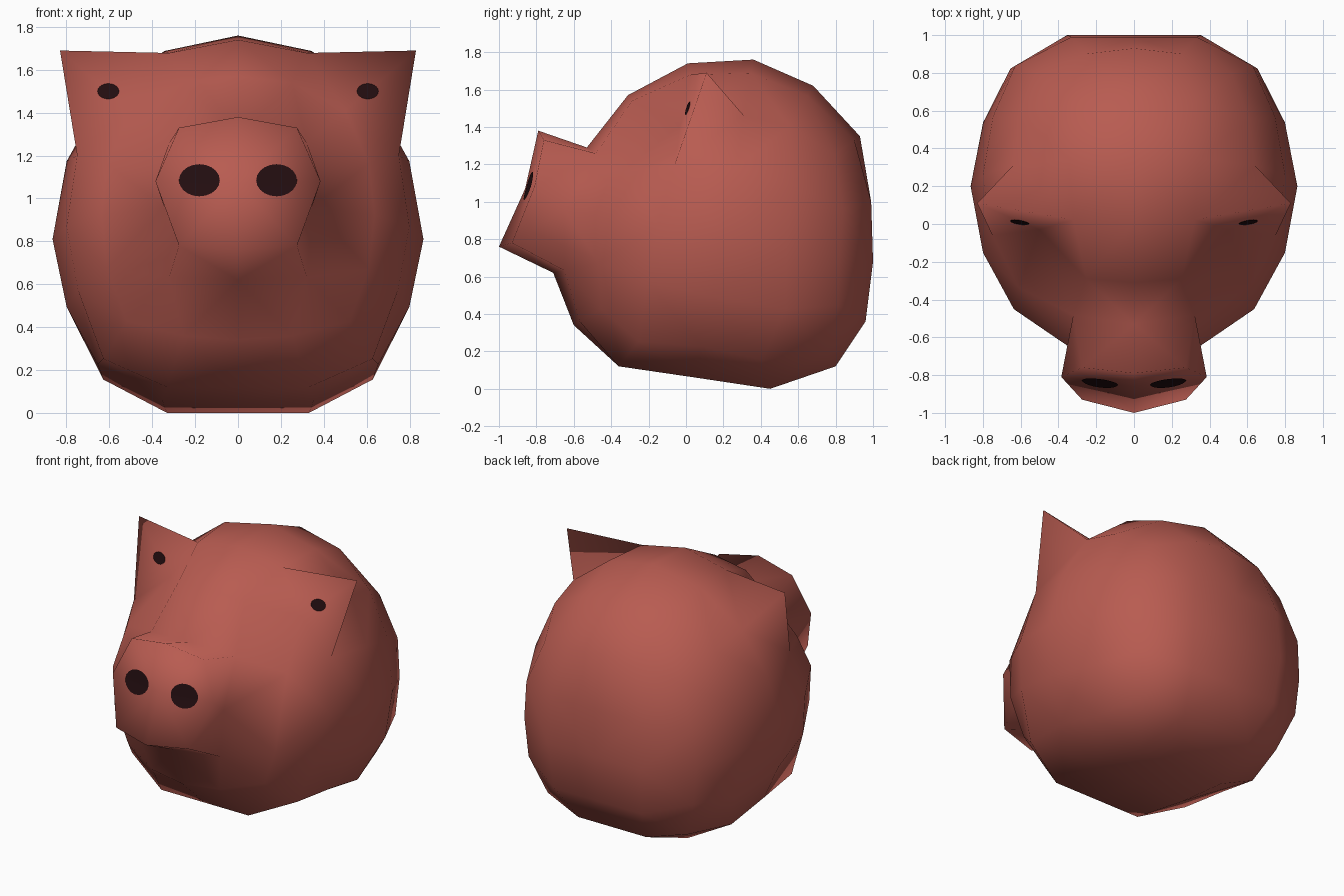
import bpy, bmesh, math
from mathutils import Vector
from mathutils.bvhtree import BVHTree

if "Cube" in bpy.data.objects:
    bpy.data.objects.remove(bpy.data.objects["Cube"])


def material(name, col):
    m = bpy.data.materials.new(name)
    m.diffuse_color = (*col, 1)
    m.use_nodes = True
    m.node_tree.nodes["Principled BSDF"].inputs["Base Color"].default_value = m.diffuse_color
    return m


skin = material("terracotta_skin", (0.48, 0.106, 0.082))
dark = material("dark_brown", (0.016, 0.004, 0.005))


def finish(bm, name, mat):
    """Turn a half mesh into a smooth, mirrored object."""
    for f in bm.faces:
        f.smooth = True
    me = bpy.data.meshes.new(name)
    bm.to_mesh(me)
    me.materials.append(mat)
    ob = bpy.data.objects.new(name, me)
    bpy.context.collection.objects.link(ob)
    mod = ob.modifiers.new("mirror", 'MIRROR')
    mod.use_clip = True
    mod.merge_threshold = 0.001
    return ob


# Side profile (y, z): 16 points from the front centre over the top
profile = [(-.72, .97), (-.53, 1.29), (-.31, 1.57), (.01, 1.74), (.36, 1.76), (.68, 1.62),
           (.93, 1.35), (.99, 1.0), (1.0, .68), (.96, .36), (.80, .12), (.45, 0),
           (.05, .06), (-.36, .12), (-.60, .34), (-.71, .62)]
CY, CZ, RX = .2, .81, .865
T = math.tan(math.pi / 8)

# Head: right half of a cube-sphere, warped to the profile
bm = bmesh.new()


def vert(r, layer):
    m = (0, T, 1, T)[r % 4]
    if layer < 3:                                   # front, top, back and bottom bands
        d = Vector(((0, T, 1)[layer], m, 1))
    else:                                           # side patch
        d = Vector((1, T if r % 4 else 0, T))
    n = d.length
    x = d.x / n
    s = math.hypot(d.y, d.z) / n
    # ring radius is relative to the profile point, back and bottom are boxier
    if 7 <= r <= 13:
        s = min(1, s * 1.1)
        x *= 1.07 if layer < 3 else 1
    elif layer < 3:
        x *= 1.04
    y, z = profile[r]
    return bm.verts.new((x * RX, CY + (y - CY) * s, CZ + (z - CZ) * s))


L0, L1, L2 = [[vert(r, k) for r in range(16)] for k in range(3)]
L3 = {r: vert(r, 3) for r in range(0, 16, 2)}
side = bm.verts.new((RX, CY, CZ))

for r in range(16):
    q = (r + 1) % 16
    if r not in (0, 15):
        bm.faces.new((L0[r], L0[q], L1[q], L1[r]))
    bm.faces.new((L1[r], L1[q], L2[q], L2[r]))
for c in (2, 6, 10, 14):                            # side patch, one quadrant each
    p, n = c - 2, (c + 2) % 16
    bm.faces.new((L2[c - 1], L2[c], L2[c + 1], L3[c]))
    bm.faces.new((L2[c + 1], L2[n], L3[n], L3[c]))
    bm.faces.new((L2[p], L2[c - 1], L3[c], L3[p]))
    bm.faces.new((L3[p], L3[c], L3[n], side))

# Ear: pull one edge vertex out, push the corner before it in
L2[3].co = (.83, .11, 1.69)
L2[2].co = (.50, -.03, 1.41)
L2[4].co = (.64, .31, 1.46)
L3[2].co = (.75, -.06, 1.2)

# Snout: front patch extruded to a folded octagon
tip = [bm.verts.new(p) for p in ((0, -.79, 1.38), (.275, -.76, 1.33), (.385, -.81, 1.08),
                                 (.275, -.93, .78), (0, -1.0, .76))]
mid = bm.verts.new((0, -.86, 1.07))
base = [L0[1], L1[1], L1[0], L1[15], L0[15]]
for i in range(4):
    bm.faces.new((base[i], base[i + 1], tip[i + 1], tip[i]))
bm.faces.new((mid, tip[0], tip[1], tip[2]))
bm.faces.new((mid, tip[2], tip[3], tip[4]))
bm.verts.remove(L0[0])

bmesh.ops.recalc_face_normals(bm, faces=bm.faces)
bm.normal_update()
if side.normal.x < 0:
    bmesh.ops.reverse_faces(bm, faces=bm.faces)
bmesh.ops.triangulate(bm, faces=bm.faces)
bm.normal_update()
tree = BVHTree.FromBMesh(bm)
finish(bm, "head", skin)


# Painted ovals: thin discs laid on the surface from the front
def oval(name, cx, cz, rx, rz, rings=4, n=20):
    b = bmesh.new()

    def drop(x, z):
        hit, nor, *_ = tree.ray_cast(Vector((x, -3, z)), Vector((0, 1, 0)))
        return b.verts.new((x, hit.y - .006, z))

    centre = drop(cx, cz)
    prev = None
    for k in range(1, rings + 1):
        f = k / rings
        ring = [drop(cx + rx * f * math.cos(a * math.tau / n),
                     cz + rz * f * math.sin(a * math.tau / n)) for a in range(n)]
        for i in range(n):
            j = (i + 1) % n
            if prev:
                b.faces.new((prev[i], ring[i], ring[j], prev[j]))
            else:
                b.faces.new((centre, ring[i], ring[j]))
        prev = ring
    finish(b, name, dark)


oval("nostrils", .18, 1.085, .095, .075)
oval("eyes", .605, 1.5, .05, .036)
